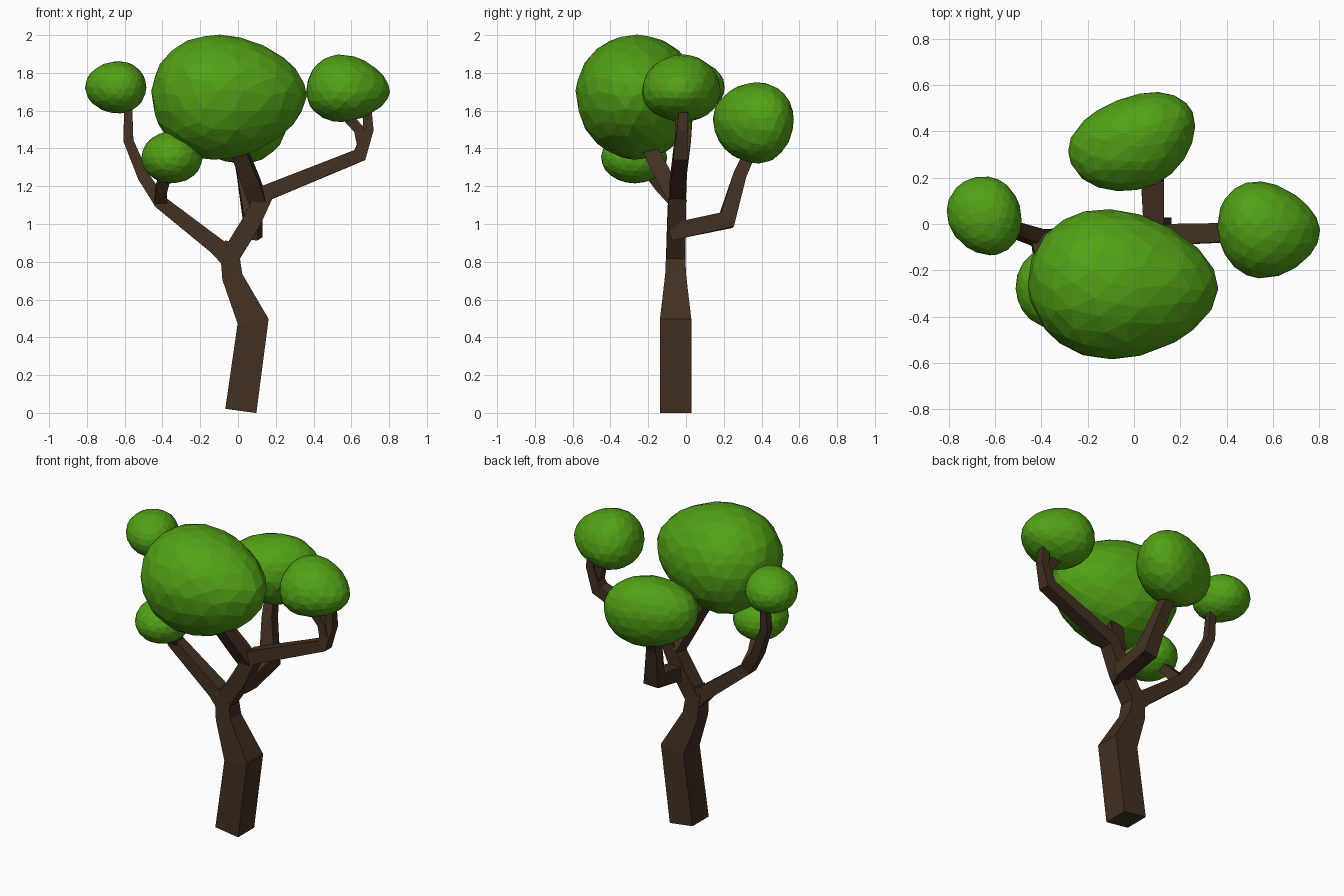
import bpy, bmesh, random
from mathutils import Vector

random.seed(4)

def material(name, rgb):
    m = bpy.data.materials.new(name)
    m.diffuse_color = (*rgb, 1)
    return m

bark = material("bark", (0.055, 0.03, 0.016))
leaf = material("leaf", (0.085, 0.36, 0.008))

def finish(bm, name, mat):
    bmesh.ops.recalc_face_normals(bm, faces=bm.faces)
    me = bpy.data.meshes.new(name)
    bm.to_mesh(me)
    bm.free()
    me.materials.append(mat)
    bpy.context.collection.objects.link(bpy.data.objects.new(name, me))

def limb(name, pts, ref=(0, 1, 0)):
    """Square section swept along (x, y, z, half width) points."""
    bm = bmesh.new()
    P = [Vector(p[:3]) for p in pts]
    rings = []
    for i, p in enumerate(P):
        d = Vector()
        if i > 0:
            d += (p - P[i - 1]).normalized()
        if i < len(P) - 1:
            d += (P[i + 1] - p).normalized()
        d.normalize()
        r = Vector(ref)
        u = (r - d * r.dot(d)).normalized()
        v = d.cross(u)
        h = pts[i][3]
        rings.append([bm.verts.new(p + u * a * h + v * b * h)
                      for a, b in ((1, 1), (-1, 1), (-1, -1), (1, -1))])
    for a, b in zip(rings, rings[1:]):
        for k in range(4):
            n = (k + 1) % 4
            bm.faces.new((a[k], a[n], b[n], b[k]))
    bm.faces.new(rings[0])
    bm.faces.new(rings[-1])
    finish(bm, name, bark)

def foliage(name, c, lo, hi, taper=0.0, shear=0.0):
    """Faceted egg with its widest point at c, reaching to lo and hi."""
    bm = bmesh.new()
    bmesh.ops.create_icosphere(bm, subdivisions=3, radius=1)
    for v in bm.verts:
        n = v.co + Vector([random.uniform(-0.06, 0.06) for _ in range(3)])
        n.normalize()
        t = 1 - taper * max(n.x, 0) ** 2
        q = Vector([c[k] + n[k] * ((hi[k] - c[k]) if n[k] > 0 else (c[k] - lo[k])) * (t if k else 1)
                    for k in range(3)])
        q.y += shear * (q.x - c[0])
        v.co = q
    finish(bm, name, leaf)

# trunk and main boughs
limb("trunk", [(0.015, -0.055, 0.0103, 0.083), (0.08, -0.055, 0.485, 0.083),
               (-0.03, -0.055, 0.72, 0.055), (-0.045, -0.055, 0.86, 0.05),
               (-0.03, -0.055, 0.90, 0.04)])
limb("right_bough", [(-0.04, -0.055, 0.83, 0.05), (0.065, -0.05, 1.0, 0.05),
                     (0.15, -0.045, 1.165, 0.045), (0.645, -0.03, 1.365, 0.038),
                     (0.69, -0.02, 1.5, 0.028), (0.68, -0.01, 1.65, 0.022)])
limb("right_twig", [(0.66, -0.03, 1.42, 0.03), (0.64, -0.03, 1.5, 0.028), (0.55, -0.03, 1.6, 0.028)])
limb("left_bough", [(-0.03, -0.055, 0.80, 0.05), (-0.11, -0.055, 0.88, 0.045),
                    (-0.41, -0.06, 1.115, 0.036), (-0.5, -0.03, 1.25, 0.031),
                    (-0.58, 0.0, 1.44, 0.026), (-0.582, 0.02, 1.66, 0.021)])
limb("left_twig", [(-0.41, -0.06, 1.12, 0.034), (-0.405, -0.13, 1.19, 0.03),
                   (-0.37, -0.22, 1.3, 0.025)], (1, 0, 0))
limb("back_bough", [(0.06, -0.07, 0.96, 0.045), (0.085, 0.0, 0.975, 0.045), (0.08, 0.215, 1.02, 0.05),
                    (0.03, 0.285, 1.26, 0.035), (0.0, 0.36, 1.42, 0.03)], (1, 0, 0))
limb("front_bough", [(0.11, -0.04, 1.11, 0.045), (0.07, -0.1, 1.22, 0.045),
                     (-0.02, -0.22, 1.45, 0.04)], (1, 0, 0))

# leaf clumps
foliage("crown_leaves", (-0.12, -0.26, 1.69), (-0.46, -0.585, 1.34), (0.365, 0.065, 2.003), 0.15, -0.03)
foliage("back_leaves", (0.03, 0.385, 1.555), (-0.285, 0.15, 1.32), (0.265, 0.565, 1.75), 0.0, 0.2)
foliage("right_leaves", (0.54, -0.015, 1.7), (0.36, -0.235, 1.54), (0.805, 0.185, 1.898), 0.18, -0.06)
foliage("left_leaves", (-0.63, 0.035, 1.725), (-0.81, -0.135, 1.585), (-0.485, 0.205, 1.862), 0.0, -0.1)
foliage("low_leaves", (-0.35, -0.27, 1.35), (-0.512, -0.45, 1.215), (-0.188, -0.1, 1.49))
